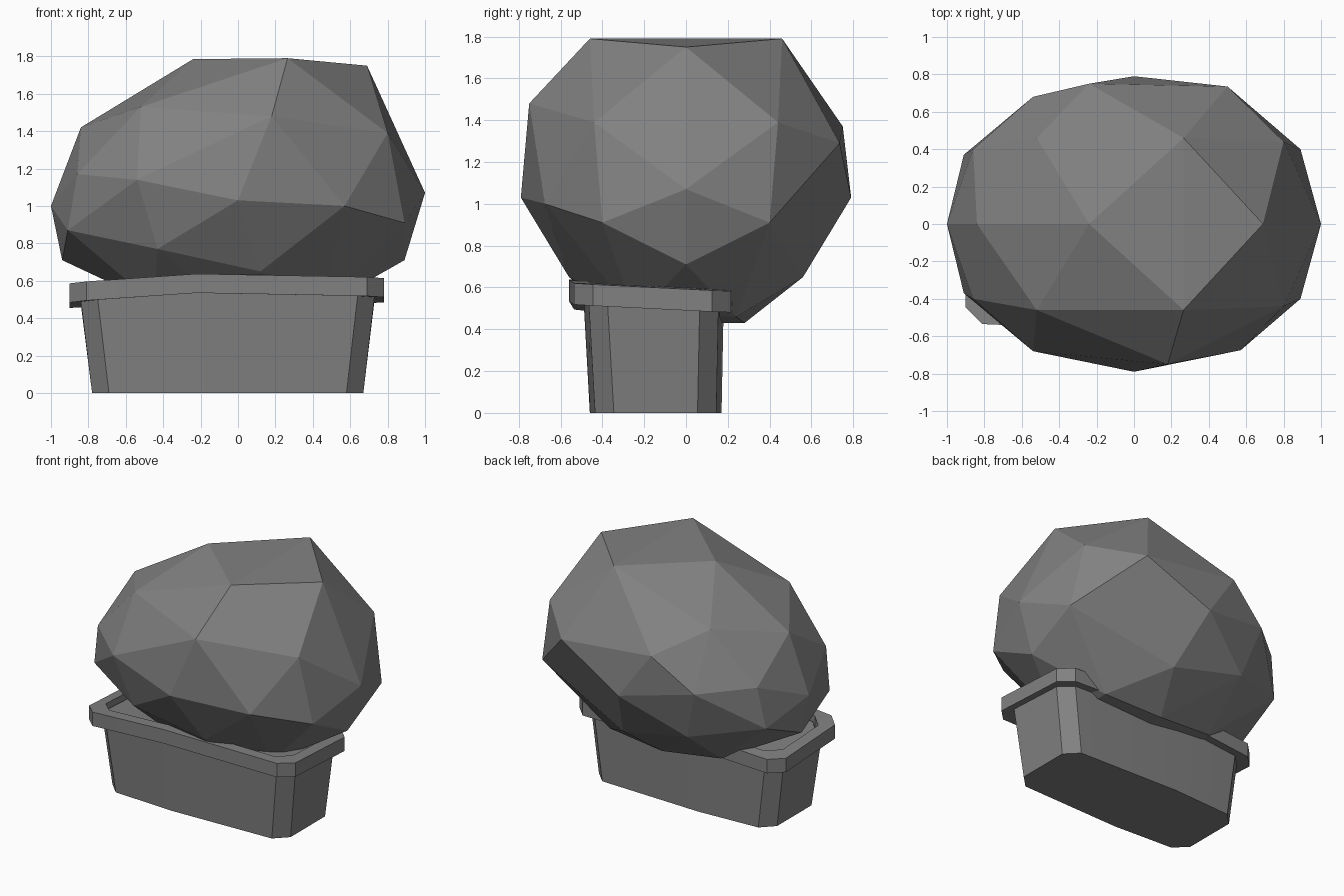
import bpy
import bmesh
import math

cube = bpy.data.objects.get("Cube")
if cube:
    bpy.data.objects.remove(cube)

grey = bpy.data.materials.new("mid_grey")
grey.use_nodes = True
color = (0.22, 0.22, 0.22, 1)
grey.diffuse_color = color
grey.node_tree.nodes["Principled BSDF"].inputs["Base Color"].default_value = color


def finish(name, bm):
    bmesh.ops.recalc_face_normals(bm, faces=bm.faces)
    mesh = bpy.data.meshes.new(name)
    bm.to_mesh(mesh)
    bm.free()
    mesh.materials.append(grey)
    obj = bpy.data.objects.new(name, mesh)
    bpy.context.collection.objects.link(obj)
    return obj


def outline(left, right, front, back, height, chamfer=0.09, tilt=1.0):
    """Box outline with cut corners and gently bowed long sides."""
    c, mid, bow = chamfer, -0.22, 0.025
    plan = [(left + c, front + bow), (mid, front), (right - c, front + bow),
            (right, front + bow + c), (right, back - bow - c),
            (right - c, back - bow), (mid, back), (left + c, back - bow),
            (left, back - bow - c), (left, front + bow + c)]
    ring = []
    for x, y in plan:
        sag = 0.04 * max(0, mid - x) / 0.6 + 0.017 * max(0, x - mid)
        ring.append((x, y, height - tilt * (sag + 0.05 * (y - front))))
    return ring


def loft(name, rings, cap_start=False, cap_end=False, closed=False):
    bm = bmesh.new()
    loops = [[bm.verts.new(p) for p in ring] for ring in rings]
    pairs = list(zip(loops, loops[1:]))
    if closed:
        pairs.append((loops[-1], loops[0]))
    for low, high in pairs:
        for i in range(len(low)):
            j = (i + 1) % len(low)
            bm.faces.new((low[i], low[j], high[j], high[i]))
    if cap_start:
        bm.faces.new(loops[0])
    if cap_end:
        bm.faces.new(loops[-1])
    obj = finish(name, bm)
    bpy.ops.object.select_all(action="DESELECT")
    obj.select_set(True)
    bpy.context.view_layer.objects.active = obj
    bpy.ops.object.shade_smooth_by_angle(angle=math.radians(20))
    return obj


# Tapered planter with a flat base and a soil surface
loft("planter_body", [outline(-0.78, 0.67, -0.46, 0.17, 0, tilt=0),
                      outline(-0.84, 0.73, -0.49, 0.18, 0.54)], cap_start=True)
loft("soil", [outline(-0.82, 0.70, -0.48, 0.17, 0.56),
              outline(-0.81, 0.69, -0.47, 0.16, 0.595)], cap_end=True)

# Overhanging rim, slightly warped
outer = (-0.90, 0.78, -0.56, 0.24)
inner = (-0.82, 0.70, -0.48, 0.16)
loft("planter_rim", [outline(*outer, 0.535), outline(*outer, 0.637),
                     outline(*inner, 0.637), outline(*inner, 0.535)], closed=True)

# Faceted bush: matching points on both sides, plus single ones
both_sides = [
    (0.265, 0.46, 1.79), (0.80, 0.44, 1.39), (0.89, 0.40, 0.91),
    (-0.52, 0.46, 1.53), (-0.54, 0.68, 1.14), (-0.86, 0.40, 1.17),
    (-0.91, 0.37, 0.87), (0.0, 0.79, 1.03), (0.12, 0.56, 0.65),
    (-0.43, 0.60, 0.77), (0.45, 0.24, 0.46), (-0.45, 0.24, 0.48),
    (0.0, 0.28, 0.43),
]
single = [
    (0.69, 0, 1.75), (-0.24, 0, 1.785), (1, 0, 1.07), (-1, 0, 1.0),
    (-0.84, 0, 1.42), (0.89, 0, 0.71), (-0.94, 0, 0.71),
    (0.18, -0.75, 1.48), (-0.24, 0.75, 1.37),
    (0.57, -0.675, 1.0), (0.50, 0.735, 1.29),
]
bm = bmesh.new()
for x, y, z in both_sides:
    for side in (-1, 1):
        bm.verts.new((x, side * y, z))
for point in single:
    bm.verts.new(point)
bmesh.ops.convex_hull(bm, input=bm.verts)
loose = [v for v in bm.verts if not v.link_faces]
bmesh.ops.delete(bm, geom=loose, context="VERTS")
finish("bush", bm)
